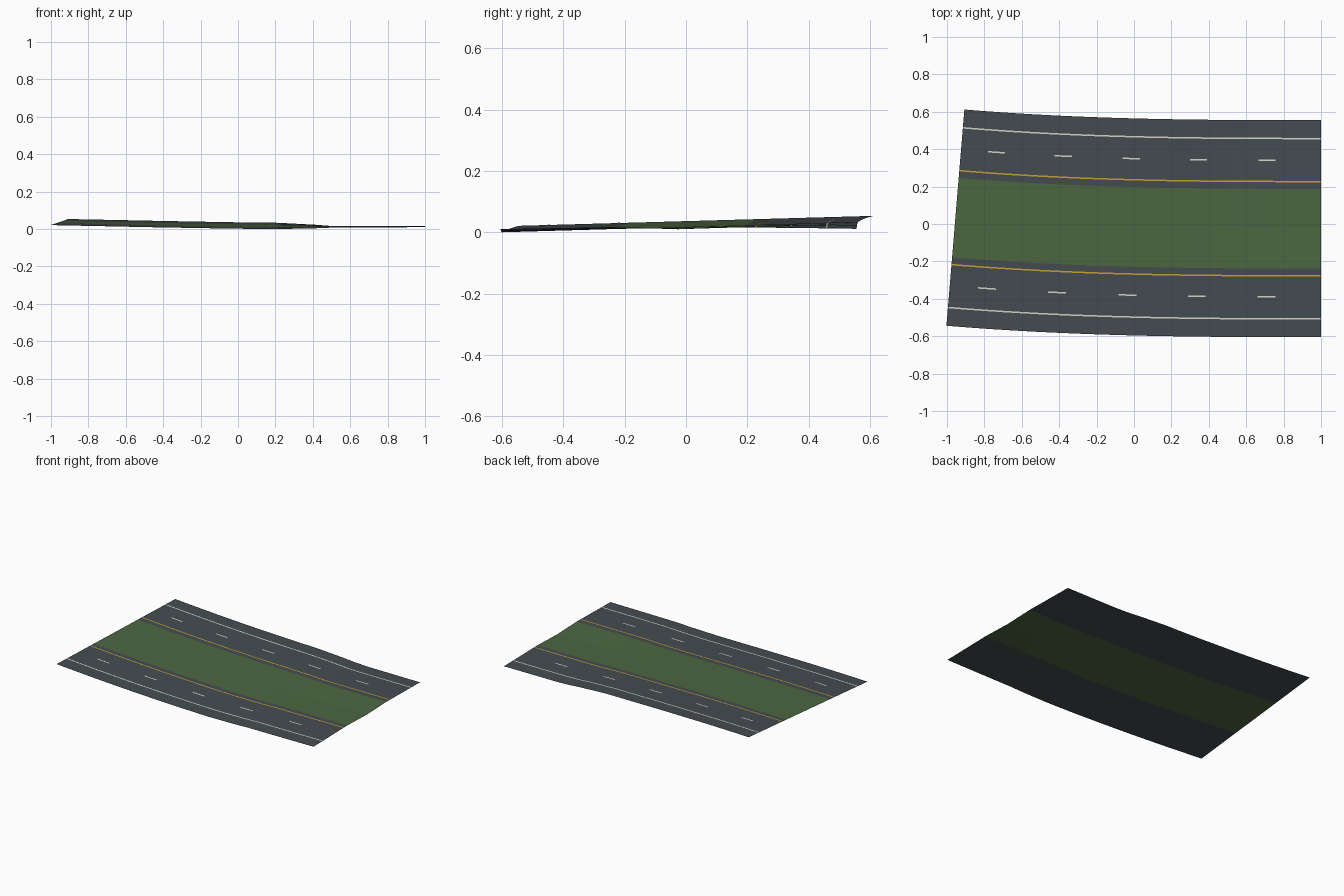
import bpy
from mathutils import Vector

if "Cube" in bpy.data.objects:
    bpy.data.objects.remove(bpy.data.objects["Cube"])

X_START, X_END = -0.955, 1.0
# station, centre height, near-side crossfall, far-side crossfall, median dip
SECTIONS = [
    (-0.955, 0.039, 0.028, 0.028, 0.000),
    (-0.40, 0.0275, 0.029, 0.029, 0.000),
    (0.00, 0.0205, 0.029, 0.029, 0.000),
    (0.20, 0.0185, 0.029, 0.029, 0.000),
    (0.60, 0.0175, 0.022, -0.010, 0.004),
    (1.00, 0.0185, 0.018, -0.015, 0.007),
]
MEDIAN, EDGE = 0.213, 0.58


def material(name, colour):
    m = bpy.data.materials.new(name)
    m.diffuse_color = (*colour, 1)
    m.use_nodes = True
    m.node_tree.nodes["Principled BSDF"].inputs["Base Color"].default_value = m.diffuse_color
    return m


asphalt = material("asphalt", (0.058, 0.073, 0.081))
grass = material("grass", (0.074, 0.136, 0.053))
white = material("white_paint", (0.68, 0.68, 0.60))
yellow = material("yellow_paint", (0.60, 0.36, 0.04))


def section(x):
    for a, b in zip(SECTIONS, SECTIONS[1:]):
        if x <= b[0] + 1e-6:
            f = (x - a[0]) / (b[0] - a[0])
            return [p + (q - p) * f for p, q in zip(a[1:], b[1:])]
    return SECTIONS[-1][1:]


def surface(x, off, lift=0.0):
    """Point on the banked, curving road at station x and sideways offset."""
    length = X_END - X_START
    t = max(0.0, (X_END - x) / length)
    centre_y = -0.025 + 0.059 * t ** 2.75
    slope = 0.059 * 2.75 / length * t ** 1.75
    normal = Vector((slope, 1)).normalized()
    z, near, far, dip = section(x)
    # the median tilts between its two kerb lines
    bank = max(0.0, (near + far) / 2) if far > 0 else 0.0
    if abs(off) <= MEDIAN:
        z += bank * off - dip * (1 - abs(off) / MEDIAN)
    else:
        side = 1 if off > 0 else -1
        z += bank * side * MEDIAN
        z += (far if side > 0 else near) * (off - side * MEDIAN)
    return (x + normal.x * off, centre_y + normal.y * off, z + lift)


def stations(a, b):
    grid = [X_START + 0.0925 * i for i in range(7)]
    grid += [-0.4 + 0.1 * i for i in range(1, 15)]
    return [a] + [x for x in grid if a + 0.001 < x < b - 0.001] + [b]


def strip(name, pieces, offsets, mat, lift=0.0):
    """Ribbon following the road; pieces are station ranges."""
    verts, faces = [], []
    n = len(offsets)
    for a, b in pieces:
        base = len(verts)
        xs = stations(a, b)
        for x in xs:
            verts += [surface(x, o, lift) for o in offsets]
        for i in range(len(xs) - 1):
            for j in range(n - 1):
                k = base + i * n + j
                faces.append((k, k + n, k + n + 1, k + 1))
    me = bpy.data.meshes.new(name)
    me.from_pydata(verts, [], faces)
    me.materials.append(mat)
    ob = bpy.data.objects.new(name, me)
    bpy.context.collection.objects.link(ob)
    return ob


full = [(X_START, X_END)]
dashes = [(c - 0.047, c + 0.047) for c in (0.71, 0.34, -0.025, -0.395, -0.76)]
parts = []

# Grass median
parts.append(strip("grass_median", full, [-MEDIAN, 0, MEDIAN], grass))

# Carriageways and painted lines on both sides
for label, s in (("near", -1), ("far", 1)):
    def band(centre, half):
        return sorted((s * (centre - half), s * (centre + half)))
    parts.append(strip(label + "_carriageway", full,
                       sorted((s * MEDIAN, s * 0.4, s * EDGE)), asphalt))
    parts.append(strip(label + "_inner_line", full, band(0.252, 0.004), yellow, 0.001))
    parts.append(strip(label + "_outer_line", full, band(0.482, 0.004), white, 0.001))
    parts.append(strip(label + "_lane_dashes", dashes, band(0.365, 0.004), white, 0.001))

# Rest the lowest point on the ground
low = min(v.co.z for ob in parts for v in ob.data.vertices)
for ob in parts:
    for v in ob.data.vertices:
        v.co.z -= low
